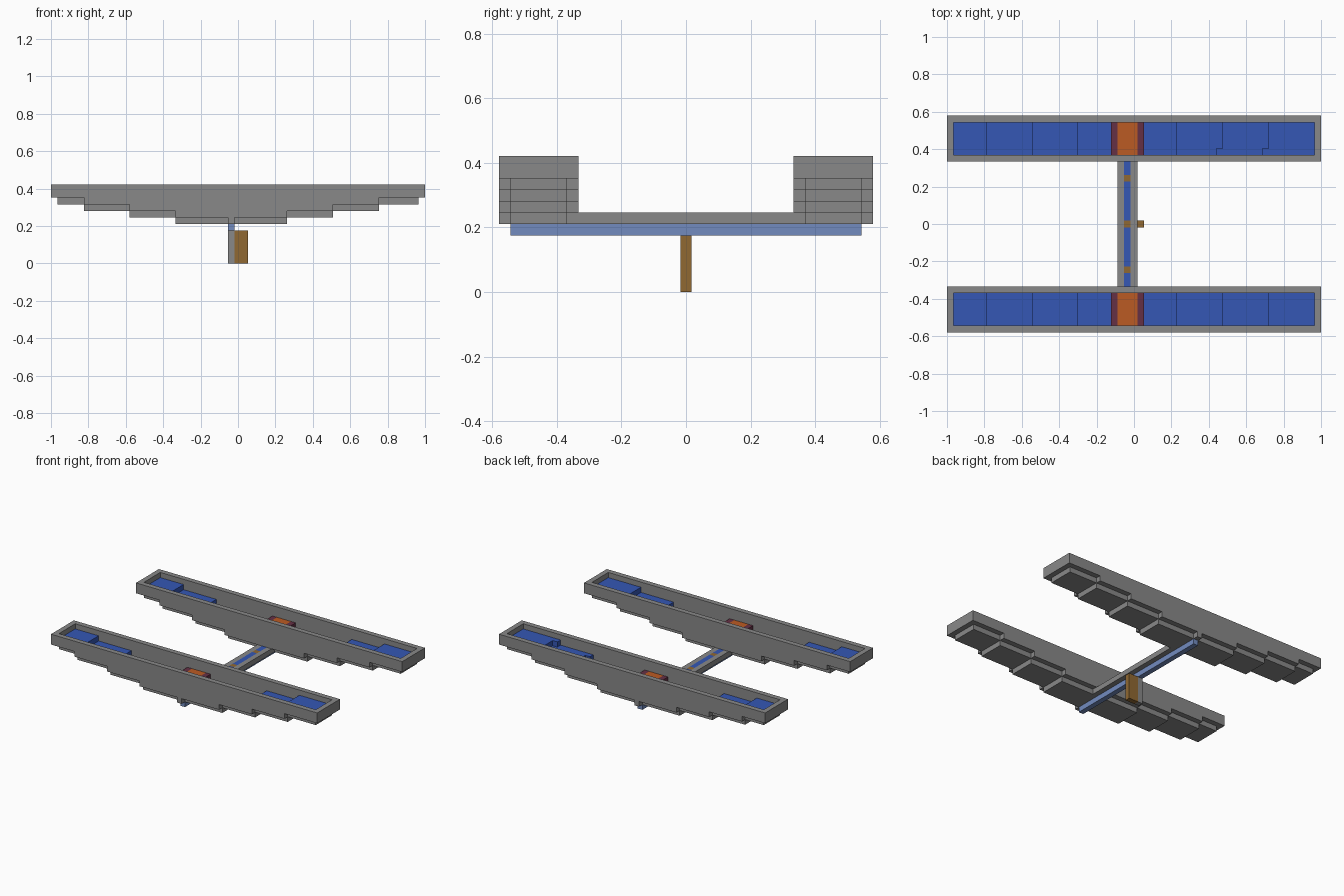
import bpy
import bmesh

cube = bpy.data.objects.get("Cube")
if cube:
    bpy.data.objects.remove(cube, do_unlink=True)

U = 2 / 57          # size of one block
MID = 28.5          # block columns run 0..57 along x


def material(name, rgb):
    m = bpy.data.materials.new(name)
    m.use_nodes = True
    m.diffuse_color = (*rgb, 1)
    m.node_tree.nodes["Principled BSDF"].inputs["Base Color"].default_value = (*rgb, 1)
    return m


GREY = material("grey stone", (0.25, 0.25, 0.25))
BLUE = material("deep blue", (0.035, 0.095, 0.46))
PALE = material("pale blue", (0.17, 0.26, 0.52))
ORANGE = material("orange", (0.50, 0.105, 0.017))
MAROON = material("maroon", (0.13, 0.03, 0.06))
BROWN = material("brown wood", (0.28, 0.14, 0.032))


def prism(bm, outline, y0, y1):
    """Extrude an (x, z) outline, in blocks, from y0 to y1."""
    face = bm.faces.new([bm.verts.new(((x - MID) * U, y0 * U, z * U)) for x, z in outline])
    grown = bmesh.ops.extrude_face_region(bm, geom=[face])["geom"]
    verts = [g for g in grown if isinstance(g, bmesh.types.BMVert)]
    bmesh.ops.translate(bm, verts=verts, vec=(0, (y1 - y0) * U, 0))


def part(name, mat, prisms):
    bm = bmesh.new()
    for outline, y0, y1 in prisms:
        prism(bm, outline, y0, y1)
    bmesh.ops.recalc_face_normals(bm, faces=bm.faces)
    mesh = bpy.data.meshes.new(name)
    bm.to_mesh(mesh)
    bm.free()
    mesh.materials.append(mat)
    obj = bpy.data.objects.new(name, mesh)
    bpy.context.collection.objects.link(obj)
    return obj


def rect(x0, x1, z0, z1):
    return [(x0, z0), (x1, z0), (x1, z1), (x0, z1)]


def stairs(spans, top):
    """Stepped chain going down from z = top and up again, one block a step."""
    down, up = [], []
    for i, (x0, x1) in enumerate(spans):
        z = top - i
        if i:
            down.append((x0, z + 1))
            up.append((x1, z + 1))
        down.append((x0, z))
        up.append((x1, z))
    return down + up[::-1]


# Step positions shared by walls, floor and water
steps = [(5, 50), (12, 43), (19, 36)]
inner = [(1, 56)] + [(a + 1, b - 1) for a, b in steps]
wall = stairs([(0, 57)] + steps, 10) + [(57, 12), (0, 12)]
floor = stairs([(1, 56)] + steps, 9) + stairs(inner, 10)[::-1]

# Two stepped troughs
for side, c in (("front", -13), ("back", 13)):
    lo, hi = c - 2.5, c + 2.5
    part(side + "_trough_walls", GREY, [
        (wall, lo - 1, lo), (wall, hi, hi + 1),
        (rect(0, 1, 10, 12), lo, hi), (rect(56, 57, 10, 12), lo, hi)])
    part(side + "_trough_floor", GREY, [(floor, lo, hi)])

    # Water lies one block deep on every step
    water = []
    for i, (a, b) in enumerate(inner):
        z = 10 - i
        if i < len(inner) - 1:
            a2, b2 = inner[i + 1]
            water += [(rect(a, a2, z, z + 1), lo, hi), (rect(b2, b, z, z + 1), lo, hi)]
        else:
            water.append((rect(a, b, z, z + 1), lo, hi))
    if side == "back":
        water += [(rect(48, 49, 10, 11), lo, lo + 1), (rect(41, 42, 9, 10), lo, lo + 1)]
    part(side + "_water", BLUE, water)

    # Glowing core in the middle of the trough
    part(side + "_core", ORANGE, [(rect(26, 29, 8, 10), lo, hi)])
    part(side + "_core_edges", MAROON, [
        (rect(25, 26, 8, 10), lo, hi), (rect(29, 30, 8, 10), lo, hi)])

    # Small block closing the outer end of the strut
    y = -16.5 if c < 0 else 15.5
    part(side + "_strut_cap", GREY, [(rect(27, 28, 6, 7), y, y + 1)])

# Bridge between the troughs with an inlaid channel
part("bridge_rails", GREY, [
    (rect(26, 27, 6, 7), -10.5, 10.5), (rect(28, 29, 6, 7), -10.5, 10.5),
    (rect(27, 28, 6, 7), -10.5, -9.5), (rect(27, 28, 6, 7), 9.5, 10.5)])
channel = rect(27, 28, 6, 7)
part("bridge_water", BLUE, [(channel, a, b) for a, b in
                            ((-9.5, -7.5), (-6.5, -0.5), (0.5, 6.5), (7.5, 9.5))])
part("bridge_studs", BROWN, [(channel, y - 0.5, y + 0.5) for y in (-7, 0, 7)])

# Strut underneath and the post with its board
part("strut", PALE, [(rect(27, 28, 5, 6), -15.5, 15.5)])
part("post", GREY, [(rect(27, 28, 0, 5), -0.5, 0.5)])
part("post_board", BROWN, [(rect(28, 30, 0, 5), -0.5, 0.5)])
